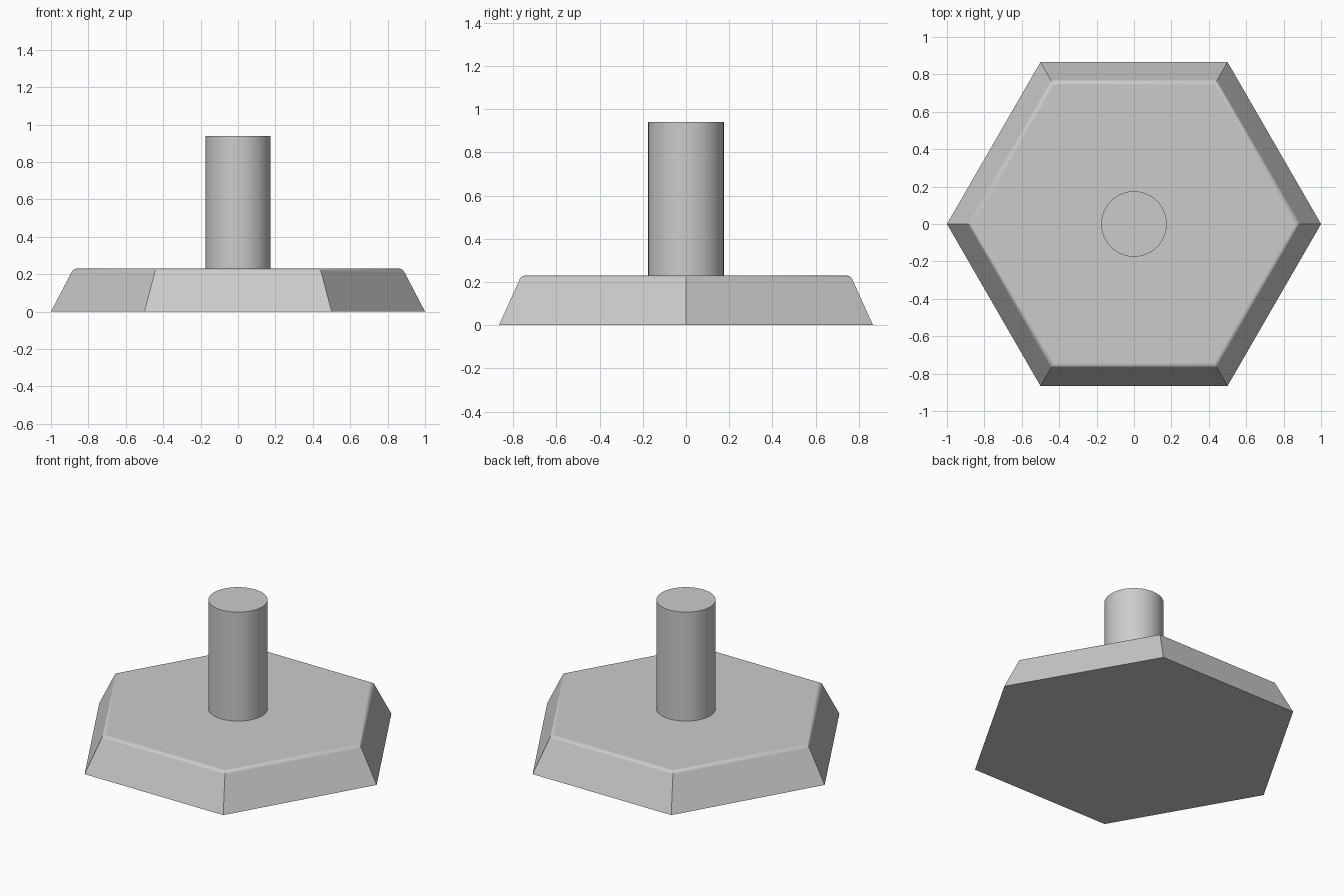
import bpy, bmesh, math

cube = bpy.data.objects.get("Cube")
if cube:
    bpy.data.objects.remove(cube, do_unlink=True)

grey = bpy.data.materials.new("light grey")
grey.use_nodes = True
grey.diffuse_color = (0.6, 0.6, 0.6, 1)
grey.node_tree.nodes["Principled BSDF"].inputs["Base Color"].default_value = grey.diffuse_color


def stack(name, sides, profile):
    """Solid of stacked regular polygons; profile is a list of (corner radius, z)."""
    bm = bmesh.new()
    rings = []
    for r, z in profile:
        rings.append([bm.verts.new((r * math.cos(math.tau * i / sides),
                                    r * math.sin(math.tau * i / sides), z))
                      for i in range(sides)])
    for low, high in zip(rings, rings[1:]):
        for i in range(sides):
            j = (i + 1) % sides
            bm.faces.new((low[i], low[j], high[j], high[i]))
    bm.faces.new(rings[0][::-1])
    bm.faces.new(rings[-1])
    mesh = bpy.data.meshes.new(name)
    bm.to_mesh(mesh)
    bm.free()
    mesh.materials.append(grey)
    obj = bpy.data.objects.new(name, mesh)
    bpy.context.collection.objects.link(obj)
    bpy.ops.object.select_all(action='DESELECT')
    obj.select_set(True)
    bpy.context.view_layer.objects.active = obj
    bpy.ops.object.shade_smooth_by_angle(angle=math.radians(30))
    weighted = obj.modifiers.new("Even flats", 'WEIGHTED_NORMAL')
    weighted.keep_sharp = True
    return obj


# Hexagonal base: sloped sides with a rounded top edge
height, fillet = 0.23, 0.03
apothem = math.cos(math.pi / 6)
top_apothem = 0.762
slope = math.atan2(apothem - top_apothem, height)   # lean of the sides
turn = math.pi / 2 - slope
centre = top_apothem - fillet * math.tan(turn / 2)
base_profile = [(1, 0)]
for k in range(7):
    a = slope + turn * k / 6
    base_profile.append(((centre + fillet * math.cos(a)) / apothem,
                         height - fillet + fillet * math.sin(a)))
stack("hexagonal_base", 6, base_profile)

# Round post standing on the base
stack("round_post", 64, [(0.175, 0.2), (0.175, 0.94)])
